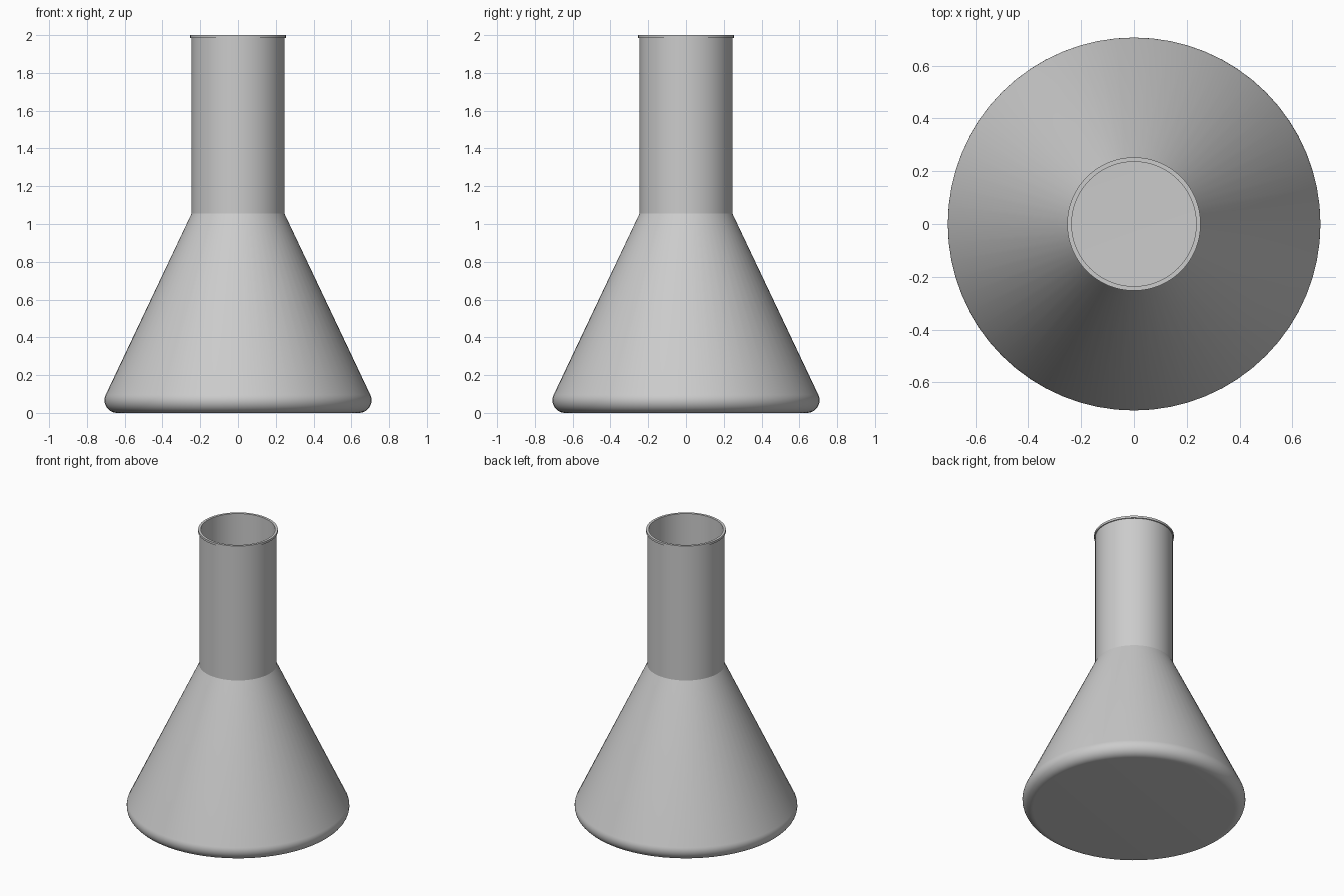
import bpy, bmesh, math

if "Cube" in bpy.data.objects:
    bpy.data.objects.remove(bpy.data.objects["Cube"])

SEGMENTS = 64
WALL = 0.01


def arc(cr, cz, rad, a0, a1, n):
    """Points (radius, height) along an arc, angles in degrees."""
    pts = []
    for i in range(n + 1):
        a = math.radians(a0 + (a1 - a0) * i / n)
        pts.append((cr + rad * math.cos(a), cz + rad * math.sin(a)))
    return pts


def lathe(name, profile):
    """Spin a (radius, height) profile around z; ends lie on the axis."""
    bm = bmesh.new()
    verts = [bm.verts.new((r, 0, z)) for r, z in profile]
    edges = [bm.edges.new(pair) for pair in zip(verts, verts[1:])]
    bmesh.ops.spin(bm, geom=verts + edges, cent=(0, 0, 0), axis=(0, 0, 1),
                   angle=math.tau, steps=SEGMENTS, use_merge=True)
    bmesh.ops.remove_doubles(bm, verts=bm.verts, dist=0.0001)
    bmesh.ops.recalc_face_normals(bm, faces=bm.faces)
    mesh = bpy.data.meshes.new(name)
    bm.to_mesh(mesh)
    bm.free()
    obj = bpy.data.objects.new(name, mesh)
    bpy.context.collection.objects.link(obj)
    bpy.context.view_layer.objects.active = obj
    obj.select_set(True)
    bpy.ops.object.shade_smooth_by_angle(angle=math.radians(20))
    return obj


# Outer surface: flat base, rounded heel, cone, neck, small lip
outer = [(0, 0)] + arc(0.64, 0.067, 0.067, -90, 25.4, 12)
outer += [(0.246, 1.055), (0.246, 1.985), (0.253, 1.985), (0.253, 2.0)]

# Inner surface: follows the outer one at wall thickness
inner = [(0.246 - WALL, 2.0), (0.246 - WALL, 1.053)]
inner += arc(0.64, 0.067, 0.067 - WALL, 25.4, -90, 12) + [(0, WALL)]

lathe("flask_body", outer + inner)
